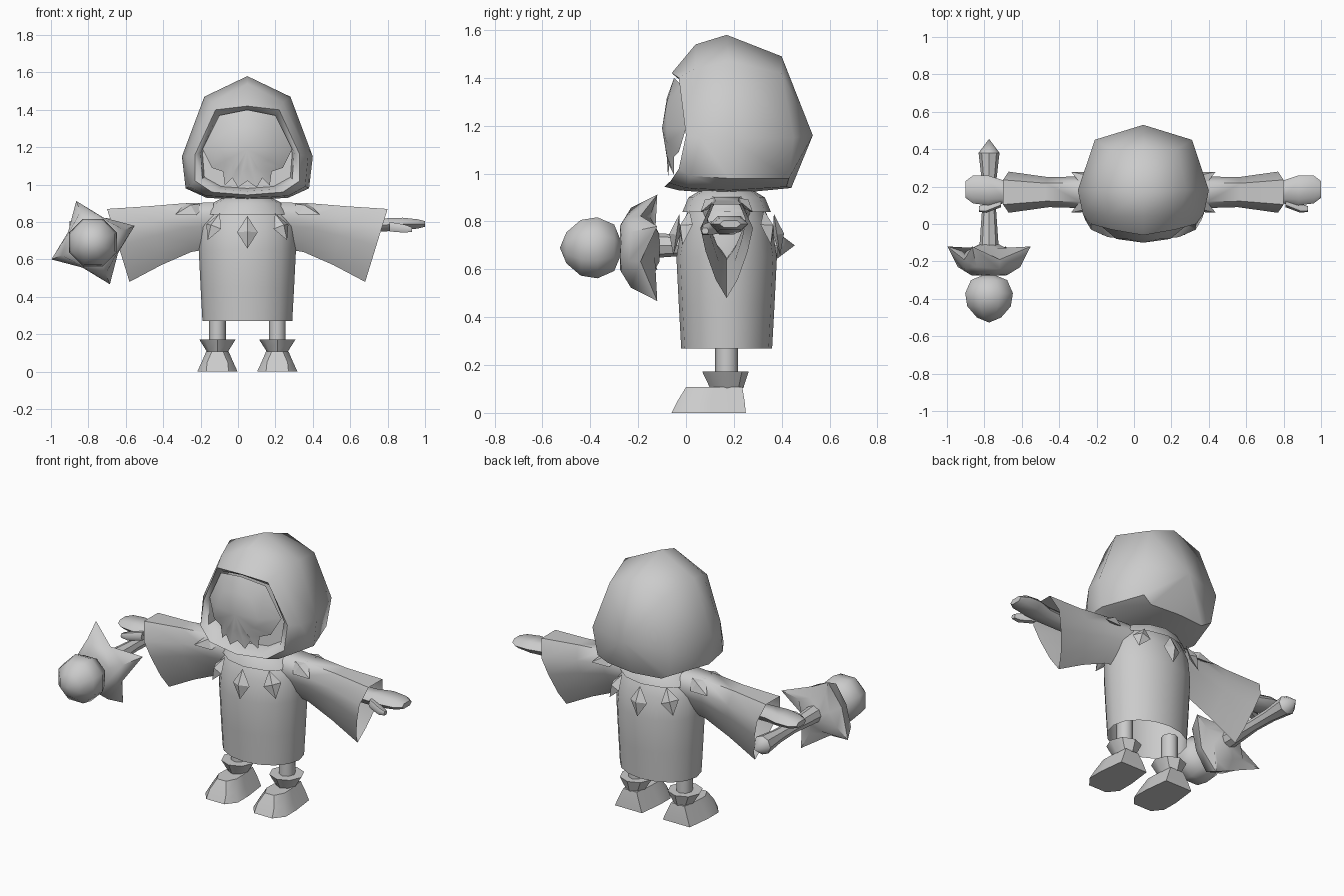
import bpy, math
from mathutils import Vector

if "Cube" in bpy.data.objects:
    bpy.data.objects.remove(bpy.data.objects["Cube"])

CX, CY = 0.05, 0.17   # body axis
MAT = bpy.data.materials.new("plain_grey")
MAT.diffuse_color = (0.6, 0.6, 0.6, 1)
MAT.use_nodes = True
MAT.node_tree.nodes["Principled BSDF"].inputs["Base Color"].default_value = MAT.diffuse_color


def make(name, verts, faces, angle=50):
    me = bpy.data.meshes.new(name)
    me.from_pydata([tuple(v) for v in verts], [], faces)
    me.materials.append(MAT)
    ob = bpy.data.objects.new(name, me)
    bpy.context.collection.objects.link(ob)
    bpy.ops.object.select_all(action='DESELECT')
    ob.select_set(True)
    bpy.context.view_layer.objects.active = ob
    bpy.ops.object.mode_set(mode='EDIT')
    bpy.ops.mesh.select_all(action='SELECT')
    bpy.ops.mesh.normals_make_consistent(inside=False)
    bpy.ops.object.mode_set(mode='OBJECT')
    bpy.ops.object.shade_smooth_by_angle(angle=math.radians(angle))
    return ob


def loft(name, rings, start=None, end=None, angle=50):
    """Skin closed rings of equal size; start/end: None, 'cap' or an apex point."""
    n = len(rings[0])
    verts = [v for r in rings for v in r]
    faces = [(k * n + i, k * n + (i + 1) % n, (k + 1) * n + (i + 1) % n, (k + 1) * n + i)
             for k in range(len(rings) - 1) for i in range(n)]
    for tip, base in ((start, 0), (end, (len(rings) - 1) * n)):
        if tip == 'cap':
            faces.append(tuple(range(base, base + n)))
        elif tip:
            verts.append(tip)
            faces += [(base + i, base + (i + 1) % n, len(verts) - 1) for i in range(n)]
    return make(name, verts, faces, angle)


def mirror_ring(half):
    """Half outline (first and last on the axis) -> closed ring around x = CX."""
    return ([(CX + x, y, z) for x, y, z in half] +
            [(CX - x, y, z) for x, y, z in half[-2:0:-1]])


def oval(cx, cy, z, rx, ry, n=12):
    return [(cx + rx * math.cos(2 * math.pi * i / n), cy + ry * math.sin(2 * math.pi * i / n), z)
            for i in range(n)]


# hood: rings from inner lining, over the lip, to the back
hood = [
    [(0, .05, 1.38), (.15, .06, 1.35), (.24, .06, 1.17), (.23, .05, 1.04), (.14, .02, .99), (0, 0, .98)],
    [(0, -.03, 1.40), (.16, 0, 1.37), (.25, .01, 1.17), (.24, -.01, 1.03), (.15, -.05, .975), (0, -.07, .965)],
    [(0, -.06, 1.42), (.17, -.03, 1.40), (.28, 0, 1.16), (.28, -.03, 1.02), (.19, -.07, .96), (0, -.09, .945)],
    [(0, .04, 1.54), (.19, .04, 1.44), (.325, .06, 1.15), (.31, .02, .99), (.22, 0, .94), (0, -.03, .93)],
    [(0, .17, 1.58), (.23, .18, 1.47), (.35, .18, 1.15), (.33, .18, .98), (.22, .18, .93), (0, .18, .915)],
    [(0, .40, 1.49), (.18, .40, 1.42), (.26, .45, 1.15), (.24, .43, .98), (.18, .42, .945), (0, .44, .94)],
]
loft("hood", [mirror_ring(h) for h in hood], 'cap', (CX, .53, 1.16), 55)

# face: shallow dome with a jagged lower edge
edge = [(0, -.05, 1.40), (.15, -.02, 1.37), (.24, .0, 1.19), (.19, -.03, 1.09), (.13, -.05, 1.07),
        (.12, -.05, .995), (.08, -.07, 1.035), (.05, -.075, .985), (0, -.075, 1.02)]
inner = [(x * .6, -.08, 1.19 + (z - 1.19) * .6) for x, y, z in edge]
loft("face", [mirror_ring(edge), mirror_ring(inner)], None, (CX, -.1, 1.19), 60)

# robe: open at the hem
robe = [(.27, .24, .19), (.45, .25, .20), (.65, .26, .21), (.78, .255, .19), (.87, .22, .15), (.92, .14, .11)]
loft("robe", [oval(CX, CY, z, rx, ry, 16) for z, rx, ry in robe], None, 'cap', 60)


def sleeve_ring(xt, xb, zt, zb, w):
    shape = [(.6, 0), (1, .25), (.8, .5), (.42, .8), (0, 1)]
    half = [(xt + (xb - xt) * t, s * w, zt + (zb - zt) * t) for s, t in shape]
    return half + [(x, -y, z) for x, y, z in half[-2::-1]]


for side, tag in ((1, "left"), (-1, "right")):
    def place(pts):
        return [(CX + side * x, CY + y, z) for x, y, z in pts]

    # sleeve: hollow teardrop tube that flares downwards
    sleeve = [(.18, .18, .905, .66, .10), (.34, .30, .90, .64, .085),
              (.52, .46, .885, .57, .08), (.75, .63, .87, .48, .11)]
    loft(tag + "_sleeve", [place(sleeve_ring(*s)) for s in sleeve], angle=60)

    # hand: flat mitten with a thumb
    def slab(x, y, z, w, h):
        return place([(x, y + w * a, z + h * b) for a, b in
                      ((-1, 0), (-.6, 1), (.6, 1), (1, 0), (.6, -1), (-.6, -1))])
    loft(tag + "_hand", [slab(.52, 0, .78, .05, .035), slab(.74, 0, .785, .06, .035),
                         slab(.83, .01, .79, .08, .033), slab(.91, .015, .79, .075, .025),
                         slab(.95, .015, .79, .045, .015)], 'cap', 'cap', 60)
    loft(tag + "_thumb", [slab(.76, -.05, .775, .03, .025), slab(.84, -.085, .765, .025, .022),
                          slab(.88, -.09, .76, .015, .012)], 'cap', 'cap', 60)

    # leg, boot cuff and foot
    lx = CX + side * .16
    loft(tag + "_leg", [oval(lx, CY, z, .045, .048, 8) for z in (.10, .34)], 'cap', 'cap')
    loft(tag + "_boot_cuff", [oval(lx, CY, .105, .055, .07, 8), oval(lx, CY - .005, .172, .097, .097, 8)],
         'cap', 'cap', 40)

    def foot(z, pts):
        return [(lx + x, y, z) for x, y in pts] + [(lx - x, y, z) for x, y in pts[::-1]]
    loft(tag + "_foot", [foot(0, [(.06, -.06), (.108, .0), (.108, .10), (.09, .25)]),
                         foot(.05, [(.055, -.035), (.085, .02), (.085, .10), (.07, .245)]),
                         foot(.108, [(.03, .0), (.06, .06), (.058, .12), (.045, .235)])], 'cap', 'cap', 45)


# collar: ring of raised diamond studs draped around the shoulders
def diamond(name, centre, out, down, w, h):
    c, out, down = Vector(centre), Vector(out).normalized(), Vector(down).normalized()
    across = out.cross(down)
    rim = [c - down * h, c + across * w, c + down * h, c - across * w]
    make(name, rim + [c + out * .03, c - out * .015],
         [(i, (i + 1) % 4, k) for i in range(4) for k in (4, 5)], 20)


for fb, tag in ((-1, "front"), (1, "back")):
    diamond(tag + "_diamond", (CX, CY + fb * .21, .745), (0, fb, .15), (0, fb * .15, -1), .055, .088)
    for s in (-1, 1):
        diamond(tag + "_side_diamond", (CX + s * .18, CY + fb * .17, .775),
                (s * .6, fb, .4), (s * .45, fb * .2, -1), .05, .08)
        diamond(tag + "_shoulder_diamond", (CX + s * .30, CY + fb * .07, .87),
                (s * .1, fb * .7, .7), (s, fb * .45, -.35), .055, .10)

# collar cape under the hood
loft("collar", [oval(CX, CY, .93, .13, .11), oval(CX, CY, .90, .19, .16), oval(CX, CY, .84, .24, .185)], angle=60)

# staff: rod along y, pointed at the rear
SX, SZ = -.775, .70


def disc(y, r, n=8, z=SZ, turn=0.0):
    return [(SX + r * math.cos(turn + 2 * math.pi * i / n), y, z + r * math.sin(turn + 2 * math.pi * i / n))
            for i in range(n)]


loft("staff_rod", [disc(-.22, .05), disc(-.10, .05), disc(.10, .036), disc(.24, .04), disc(.38, .056)],
     'cap', (SX, .455, SZ), 40)

# staff claw: four curved spikes rotated about the rod
T = math.radians(22)


def star(y_tip, y_gap, r_tip, r_gap):
    pts = []
    for i in range(8):
        r, y = (r_tip, y_tip) if i % 2 == 0 else (r_gap, y_gap)
        a = T + math.pi * i / 4
        pts.append((SX + r * math.cos(a), y, .69 + r * math.sin(a)))
    return pts


loft("staff_claw", [star(-.27, -.275, .11, .10), star(-.23, -.24, .18, .14), star(-.12, -.19, .24, .145),
                    star(-.15, -.13, .14, .10), star(-.11, -.11, .06, .05)], 'cap', 'cap', 40)

# staff orb
orb = [(-.50, .07), (-.44, .126), (-.37, .138), (-.30, .105)]
loft("staff_orb", [disc(y, r, 8, .69, math.pi / 8) for y, r in orb], (SX, -.527, .69), (SX, -.26, .69), 55)
